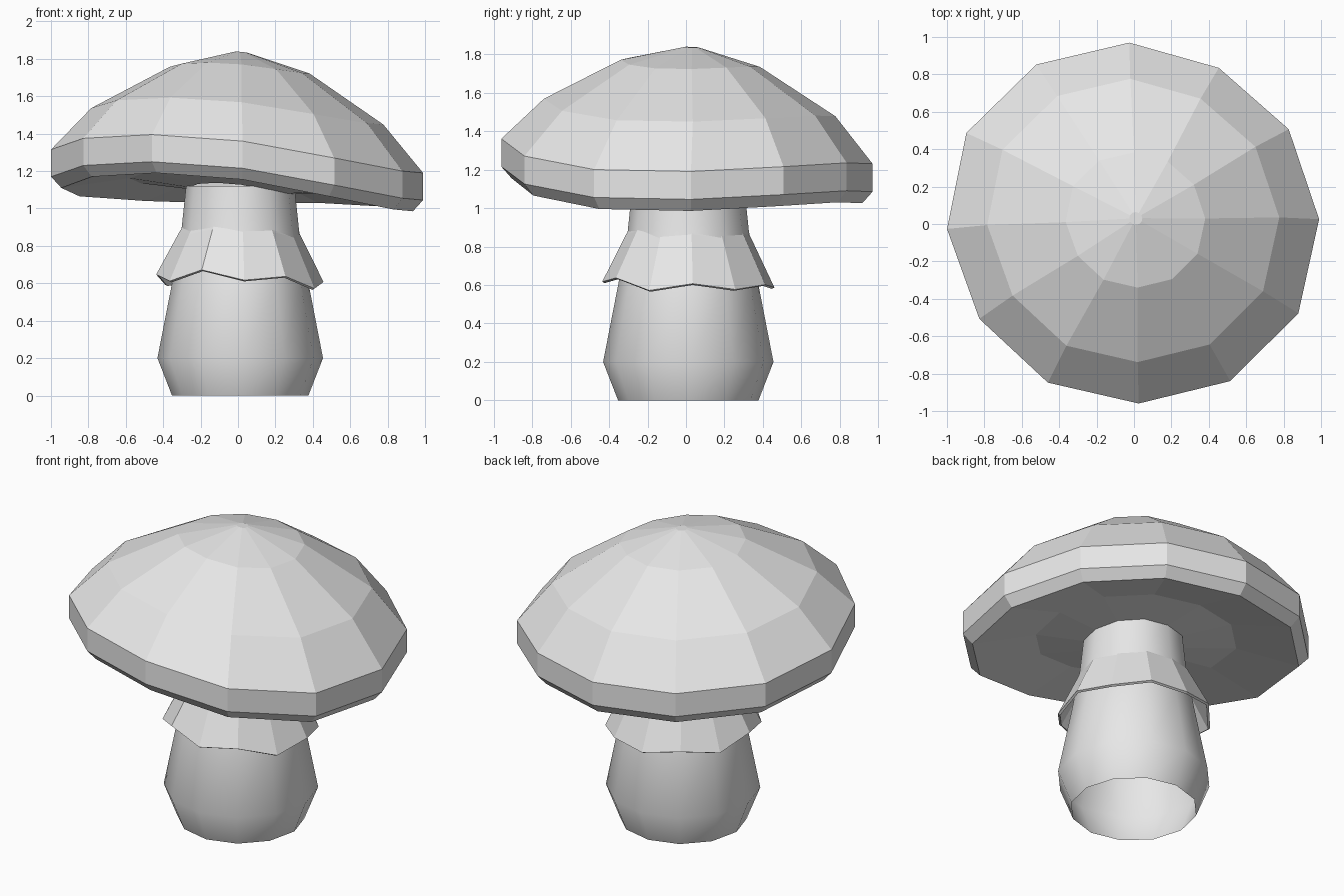
import bpy, bmesh
from math import cos, sin, radians

SIDES = 12

old = bpy.data.objects.get("Cube")
if old:
    bpy.data.objects.remove(old, do_unlink=True)

grey = bpy.data.materials.new("light_grey")
grey.use_nodes = True
grey.diffuse_color = (0.8, 0.8, 0.8, 1)
grey.node_tree.nodes["Principled BSDF"].inputs["Base Color"].default_value = (0.8, 0.8, 0.8, 1)


def ring(bm, radius, height, centre=(0, 0), turn=2, waves=None, wave_size=0, radii=None):
    """One loop of vertices, optionally with uneven heights and radii."""
    verts = []
    for k in range(SIDES):
        a = radians(turn + k * 360 / SIDES)
        r = radius * (radii[k] if radii else 1)
        z = height + (waves[k] * wave_size if waves else 0)
        verts.append(bm.verts.new((centre[0] + r * cos(a), centre[1] + r * sin(a), z)))
    return verts


def bridge(bm, rings):
    """Quads between neighbouring rings."""
    for low, high in zip(rings, rings[1:]):
        for k in range(SIDES):
            n = (k + 1) % SIDES
            bm.faces.new((low[k], low[n], high[n], high[k]))


def finish(bm, name, smooth=False):
    mesh = bpy.data.meshes.new(name)
    bm.to_mesh(mesh)
    bm.free()
    mesh.materials.append(grey)
    obj = bpy.data.objects.new(name, mesh)
    bpy.context.collection.objects.link(obj)
    for p in mesh.polygons:
        p.use_smooth = smooth
    return obj


# Cap: faceted dome with a drooping, uneven rim
droop = [-.08, -.055, -.035, -.04, -.025, 0, .045, .105, .125, .09, 0, -.07]
outline = [.99, .97, .95, .97, 1, 1.02, 1, .97, .965, .96, .985, 1]
# radius, height, share of the rim droop, centre
cap_profile = [
    (.27, 1.10, .3, (.01, .01)),
    (.58, 1.135, .6, (0, .01)),
    (.945, 1.065, 1, (0, 0)),
    (1, 1.125, 1, (0, 0)),
    (1, 1.27, 1, (0, 0)),
    (.785, 1.505, .7, (0, .015)),
    (.375, 1.745, .28, (.01, .02)),
    (.035, 1.836, .02, (.01, .03)),
]
bm = bmesh.new()
rings = [ring(bm, r, z, c, 1.5, droop, share, outline) for r, z, share, c in cap_profile]
bridge(bm, rings)
bm.faces.new(rings[-1])
finish(bm, "mushroom_cap")

# Stem: smooth open tube, widest near the ground
stem_profile = [(.365, 0), (.443, .2), (.365, .6), (.315, .88), (.29, 1.12)]
bm = bmesh.new()
bridge(bm, [ring(bm, r, z, (.012, .012)) for r, z in stem_profile])
finish(bm, "stem", smooth=True)

# Skirt: thin flared collar with a ragged hem
hem = [.005, -.025, 0, -.015, .02, -.01, .045, .01, .07, .015, .035, -.03]
bm = bmesh.new()
place = dict(centre=(.01, .012), turn=3, waves=hem)
bridge(bm, [
    ring(bm, .31, .84, wave_size=.4, **place),
    ring(bm, .435, .595, wave_size=1, **place),
    ring(bm, .448, .602, wave_size=1, **place),
    ring(bm, .322, .86, wave_size=.4, **place),
    ring(bm, .305, .89, wave_size=.3, **place),
])
finish(bm, "stem_skirt")
